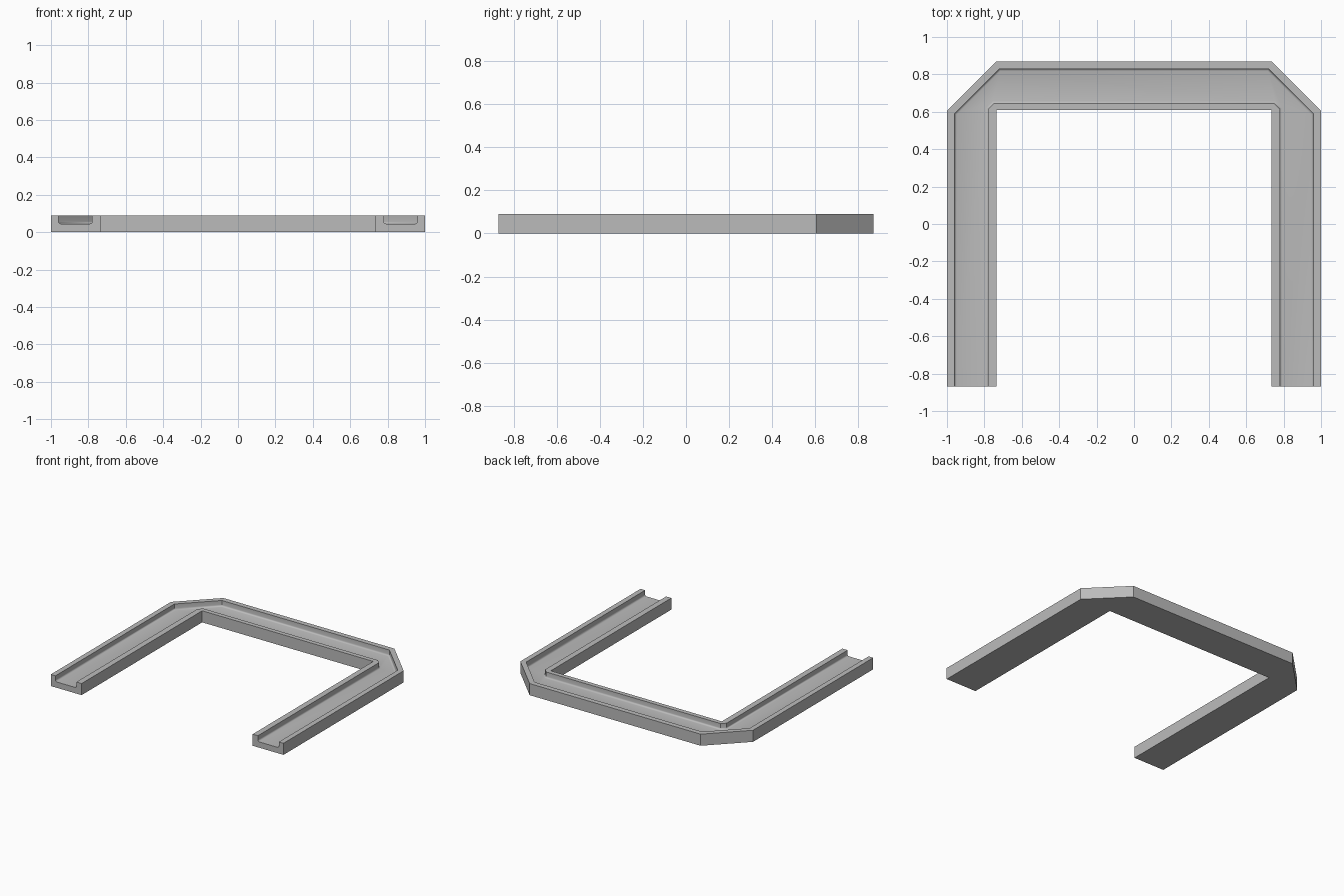
import bpy, bmesh, math

cube = bpy.data.objects.get("Cube")
if cube:
    bpy.data.objects.remove(cube, do_unlink=True)

grey = bpy.data.materials.new("plain grey")
grey.use_nodes = True
colour = (0.5, 0.5, 0.5, 1)
grey.diffuse_color = colour
grey.node_tree.nodes["Principled BSDF"].inputs["Base Color"].default_value = colour

HEIGHT, FLOOR, FRONT, ROUND = 0.09, 0.045, -0.87, 0.012

# Each rail: side x, back y, corner cut
inner = (0.735, 0.61, 0.0)
groove_in = (0.78, 0.645, 0.03)
groove_out = (0.96, 0.83, 0.24)
outer = (1.0, 0.87, 0.265)


def shift(rail, d):
    """Move a rail sideways by d, keeping its cut edge parallel."""
    x, y, cut = rail
    return (x + d, y + d, cut + d * (2 - math.sqrt(2)))


def fillet(rail, sign):
    """Rounded foot of a groove wall, from the wall to the floor."""
    steps = [math.radians(a) for a in (0, 30, 60, 90)]
    return [(shift(rail, sign * ROUND * (1 - math.cos(a))),
             FLOOR + ROUND * (1 - math.sin(a))) for a in steps]


# Closed cross-section of the channel
section = [(inner, 0), (inner, HEIGHT), (groove_in, HEIGHT)]
section += fillet(groove_in, 1)
section += fillet(groove_out, -1)[::-1]
section += [(groove_out, HEIGHT), (outer, HEIGHT), (outer, 0)]

# Sweep the section along one leg, round the back and down the other leg
bm = bmesh.new()
rows = []
for (x, y, cut), z in section:
    half = [(x, FRONT), (x, y - cut), (x - cut, y)]
    path = half + [(-px, py) for px, py in reversed(half)]
    rows.append([bm.verts.new((px, py, z)) for px, py in path])
for i, row in enumerate(rows):
    nxt = rows[(i + 1) % len(rows)]
    for j in range(len(row) - 1):
        bm.faces.new((row[j], row[j + 1], nxt[j + 1], nxt[j]))
for end in (0, -1):
    bm.faces.new([row[end] for row in rows])
bmesh.ops.remove_doubles(bm, verts=bm.verts, dist=0.0001)
bmesh.ops.recalc_face_normals(bm, faces=bm.faces)

mesh = bpy.data.meshes.new("grooved_channel_frame")
bm.to_mesh(mesh)
bm.free()
mesh.materials.append(grey)
frame = bpy.data.objects.new("grooved_channel_frame", mesh)
bpy.context.collection.objects.link(frame)

# Smooth the groove fillets, keep the other edges sharp
bpy.context.view_layer.objects.active = frame
frame.select_set(True)
bpy.ops.object.shade_smooth_by_angle(angle=math.radians(35))
